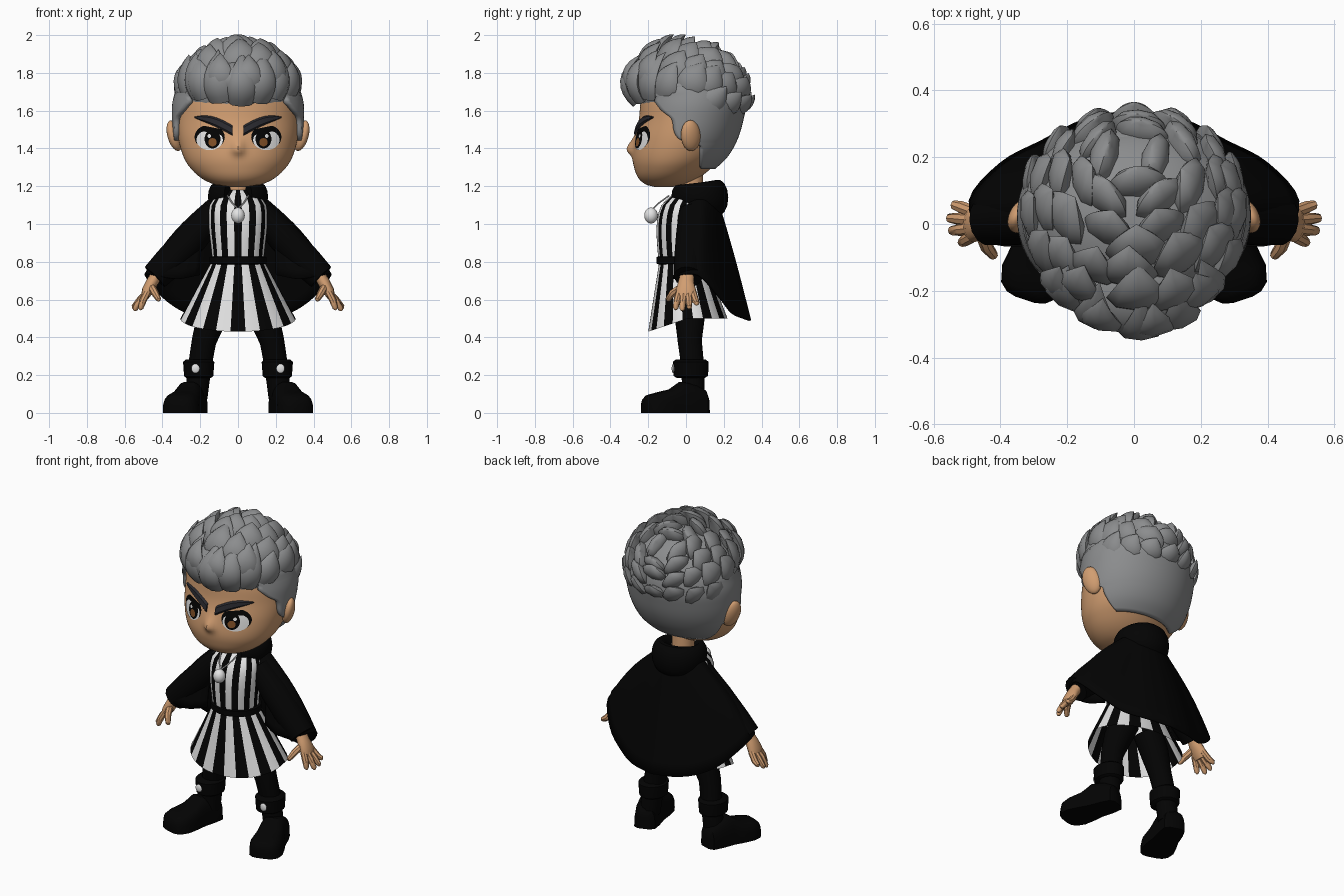
import bpy, bmesh, math, random
from mathutils import Vector
from math import sin, cos, pi, radians

if "Cube" in bpy.data.objects:
    bpy.data.objects.remove(bpy.data.objects["Cube"])

random.seed(4)


def material(name, r, g, b):
    m = bpy.data.materials.new(name)
    m.diffuse_color = (r, g, b, 1)
    m.use_nodes = True
    m.node_tree.nodes["Principled BSDF"].inputs["Base Color"].default_value = m.diffuse_color
    return m


SKIN = material("skin", .64, .34, .165)
HAIR = material("grey hair", .26, .265, .27)
BLACK = material("black cloth", .001, .001, .001)
WHITE = material("white", .78, .78, .78)
BROW = material("dark slate", .022, .022, .028)
BROWN = material("iris brown", .22, .08, .02)


def interp(tab, x):
    """Smooth interpolation of table rows keyed by their first value."""
    x = max(tab[0][0], min(tab[-1][0], x))
    i = max(k for k in range(len(tab) - 1) if tab[k][0] <= x)
    a, b = tab[i], tab[i + 1]
    p, q = tab[max(i - 1, 0)], tab[min(i + 2, len(tab) - 1)]
    h = b[0] - a[0]
    t = (x - a[0]) / h
    out = []
    for c in range(1, len(a)):
        m0 = (b[c] - p[c]) / (b[0] - p[0]) * h
        m1 = (q[c] - a[c]) / (q[0] - a[0]) * h
        out.append((2*t**3 - 3*t*t + 1) * a[c] + (t**3 - 2*t*t + t) * m0
                   + (3*t*t - 2*t**3) * b[c] + (t**3 - t*t) * m1)
    return out


def loft(name, rows, mats, closed=True, caps=True, rule=None, solid=0):
    """Skin a list of point rows; rule(row, column) picks the material."""
    n = len(rows[0])
    cols = n if closed else n - 1
    faces = [(r*n + j, r*n + (j+1) % n, (r+1)*n + (j+1) % n, (r+1)*n + j)
             for r in range(len(rows) - 1) for j in range(cols)]
    if caps:
        faces += [tuple(range(n)), tuple(range((len(rows)-1)*n, len(rows)*n))]
    me = bpy.data.meshes.new(name)
    me.from_pydata([tuple(p) for row in rows for p in row], [], faces)
    for m in mats if isinstance(mats, list) else [mats]:
        me.materials.append(m)
    if rule:
        for k, f in enumerate(me.polygons):
            f.material_index = rule(k // cols, k % cols)
    bm = bmesh.new()
    bm.from_mesh(me)
    bmesh.ops.recalc_face_normals(bm, faces=bm.faces)
    bm.to_mesh(me)
    bm.free()
    ob = bpy.data.objects.new(name, me)
    bpy.context.collection.objects.link(ob)
    if solid:
        mod = ob.modifiers.new("thickness", 'SOLIDIFY')
        mod.thickness, mod.offset = solid, -1
    return ob


def tube(name, pts, radii, mat, n=14, ref=(0, 1, 0)):
    """Tapered tube; a radius may be a (side, ref) pair."""
    pts, rows = [Vector(p) for p in pts], []
    for i, p in enumerate(pts):
        t = (pts[min(i+1, len(pts)-1)] - pts[max(i-1, 0)]).normalized()
        side = t.cross(Vector(ref)).normalized()
        up = side.cross(t)
        r = radii[i] if isinstance(radii[i], tuple) else (radii[i],) * 2
        rows.append([p + side*r[0]*cos(2*pi*k/n) + up*r[1]*sin(2*pi*k/n) for k in range(n)])
    return loft(name, rows, mat)


def ball(name, loc, scale, mat, rot=(0, 0, 0)):
    bpy.ops.mesh.primitive_uv_sphere_add(segments=32, ring_count=18, radius=1, location=loc, rotation=rot)
    ob = bpy.context.object
    ob.name, ob.scale = name, scale
    ob.data.materials.append(mat)


# head: height, half width, front y, back y
HEAD = [(1.195, .03, -.16, -.08), (1.205, .11, -.205, -.02), (1.24, .19, -.25, .06),
        (1.30, .255, -.275, .14), (1.36, .29, -.283, .20), (1.45, .315, -.272, .25),
        (1.55, .325, -.25, .28), (1.65, .322, -.24, .295), (1.75, .285, -.22, .27),
        (1.83, .20, -.15, .20), (1.87, .03, -.02, .05)]


def head_ring(z, grow, half, n, closed):
    rx, yf, yb = interp(HEAD, z)
    rx, c, ry = rx + grow, (yf + yb) / 2, (yb - yf) / 2 + grow
    a = [-half + 2*half*k / (n if closed else n - 1) for k in range(n)]
    return [(rx*sin(t), c + ry*cos(t), z) for t in a]


def face_y(x, z):
    rx, yf, yb = interp(HEAD, z)
    return (yf+yb)/2 - (yb-yf)/2 * math.sqrt(max(0, 1 - (x/rx)**2))


def nose(p):
    x, y, z = p
    bump = .034 * math.exp(-(x/.032)**2 - ((z - 1.395)/(.055 if z > 1.395 else .03))**2)
    return (x, y - bump if y < 0 else y, z)


ZS = [1.195 + .675*k/60 for k in range(61)]
loft("head", [[nose(p) for p in head_ring(z, 0, pi, 112, True)] for z in ZS], SKIN)
tube("neck", [(0, .03, 1.08), (0, .03, 1.18), (0, .02, 1.28)], [.07, .065, .07], SKIN)

# cropped hair cap following the hairline: height, hairline y
LINE = [(1.29, .08), (1.38, .08), (1.42, .07), (1.44, -.02), (1.48, -.06), (1.56, -.08),
        (1.60, -.13), (1.65, -.17), (1.69, -.20), (1.72, -.60)]
rows = []
for k in range(40):
    z = 1.29 + .58*k/39
    rx, yf, yb = interp(HEAD, z)
    q = (interp(LINE, z)[0] - (yf+yb)/2) / ((yb-yf)/2 + .024)
    rows.append(head_ring(z, .024, math.acos(max(-1, min(1, q))), 49, False))
loft("hair_cap", rows, HAIR, closed=False, caps=False, solid=.03)
ball("hair_crown", (0, .02, 1.70), (.325, .275, .22), HAIR)
ball("quiff_base", (0, -.18, 1.76), (.18, .15, .11), HAIR)


def lock(az, el, width, lift=.38, bulge=.03, reach=1):
    """Pointed lock rooted on the scalp, its tip swept up and back on a larger dome."""
    az, el = radians(az), radians(el)
    n = Vector((cos(el)*sin(az), -cos(el)*cos(az), sin(el)))
    p0 = Vector((n.x*.30, .01 + n.y*.27, 1.63 + n.z*.25))
    back = (1 - cos(az)) / 2
    d = (n + Vector((0, .36, .66 - .30*back)) * random.uniform(.85, 1.1) * reach).normalized()
    p2 = Vector((d.x*.385, d.y*.372, 1.62 + d.z*lift))
    front = max(0, cos(az))**3 * cos(el)**2
    p1 = p0.lerp(p2, .45) + n*(bulge + .10*front)
    rows = []
    for k in range(10):
        t = k / 9
        p = p0*(1-t)**2 + p1*2*t*(1-t) + p2*t*t
        g = ((p1-p0)*(1-t) + (p2-p1)*t).normalized()
        side = g.cross(n).normalized()
        up = side.cross(g)
        w = width * max(.012, (.8 + 1.0*t) * (1 - t**1.35))
        rows.append([p + side*w*cos(a*pi/4) + up*w*.45*sin(a*pi/4) for a in range(8)])
    loft("hair_lock", rows, HAIR)


for el, count, width in ((15, 15, .092), (32, 12, .098), (50, 9, .1), (70, 6, .1)):
    for k in range(count):
        lock(360*(k + (el % 2)*.5)/count + random.uniform(-6, 6), el + random.uniform(-4, 4),
             width * random.uniform(.9, 1.1), random.uniform(.36, .39))
for az in (110, 133, 156, 180, 204, 227, 250):  # low locks at the back
    lock(az, -5, .08, .34, .02)
for az, el in ((-36, 10), (-17, 6), (3, 3), (20, 6), (38, 10)):  # front quiff
    lock(az, el, .085, .36, .05, 1.15)


# facial details laid on the face surface
def patch(name, cx, cz, rx, rz, lid, lift, mat, s):
    rows = []
    for r in (.02, .35, .7, 1):
        row = []
        for k in range(28):
            x, z = cx + rx*r*cos(2*pi*k/28), cz + rz*r*sin(2*pi*k/28)
            z = min(z, lid + .2*(x - .14))
            row.append((s*x, face_y(x, z) - lift, z))
        rows.append(row)
    loft(name, rows, mat, caps=False)


for s in (-1, 1):
    patch("eye_outline", .15, 1.460, .08, .066, 1.512, .002, BLACK, s)
    patch("eye_white", .15, 1.445, .07, .054, 1.482, .004, WHITE, s)
    patch("eye_dark", .135, 1.45, .042, .05, 1.484, .006, BLACK, s)
    patch("iris", .135, 1.433, .022, .022, 1.484, .008, BROWN, s)
    patch("eye_glint", .152, 1.466, .010, .010, 1.6, .0095, WHITE, s)
    rows = []
    for k in range(13):  # slanted brow
        t = k / 12
        x, z = .03 + .20*t, 1.495 + .07*t + .014*sin(pi*t)
        h = .024 * (1 - t**3) + .003
        rows.append([(s*x, face_y(x, z + v*h) - d, z + v*h)
                     for v, d in ((-1, .001), (-.6, .012), (.6, .012), (1, .001))])
    loft("eyebrow", rows, BROW)
    ball("ear", (s*.335, .025, 1.468), (.034, .055, .084), SKIN, (.2, s*.22, s*.45))

# striped tunic and flared skirt
N = 72


def oval(rx, yf, yb, zf):
    a = [2*pi*(k - 1.5)/N for k in range(N)]
    return [(rx*sin(t), (yf+yb)/2 - (yb-yf)/2*cos(t), zf(t)) for t in a]


stripe = lambda r, j: (j // 3) % 2
TORSO = [(.78, .135, -.14, .10), (.85, .14, -.15, .10), (1.0, .155, -.155, .10),
         (1.10, .15, -.13, .10), (1.15, .115, -.08, .10), (1.18, .07, -.04, .09)]
loft("tunic", [oval(*interp(TORSO, .78 + .04*k), lambda t, k=k: .78 + .04*k) for k in range(11)],
     [BLACK, WHITE], caps=False, rule=stripe)
rows = []
for k in range(9):
    t = k / 8
    rows.append(oval(.135 + .17*t, -.14 - .06*t, .10 + .12*t,
                     lambda a, t=t: .81 + (.50 - .07*max(0, cos(a)) - .81) * t))
loft("skirt", rows, [BLACK, WHITE], caps=False, rule=stripe)
loft("belt", [oval(.137 + g, -.142 - g, .102 + g, lambda t, z=z: z)
              for z, g in ((.785, 0), (.79, .014), (.825, .014), (.83, 0))], BLACK)

# cape: key, hem x, y, z from centre back round to the chest
HEM = [(0, 0, .345, .49), (1, .15, .315, .50), (2, .28, .25, .53), (3, .40, .185, .61),
       (4, .495, .07, .73), (5, .44, -.05, .73), (6, .32, -.065, .71), (7, .20, -.02, .73)]
rows = []
for k in range(11):
    t, row = k / 10, []
    for j in range(-28, 29):
        u, s = abs(j) / 4, (1 if j > 0 else -1)
        a = radians(u * 17)
        top, low = Vector((.125*sin(a), .06 + .10*cos(a), 1.16)), Vector(interp(HEM, u))
        p = top.lerp(low, t) + Vector((sin(a)*1.2, cos(a)*.1, .5)) * .025 * sin(pi*t)
        row.append((s*p.x, p.y, p.z))
    rows.append(row)
loft("cape", rows, BLACK, closed=False, caps=False, solid=.012)

# folded hood round the neck, thickest and lowest at the back
ang = [radians(-152 + 304*k/32) for k in range(33)]
tube("hood", [(.115*sin(a), .055 + .115*cos(a), 1.147 - .008*cos(a)) for a in ang],
     [(.034 + .02*(1+cos(a))/2, .05 + .046*(1+cos(a))/2) for a in ang], BLACK, ref=(0, 0, 1))

# round pendant
ball("pendant", (0, -.185, 1.045), (.036, .036, .042), WHITE)
for s in (-1, 1):
    tube("pendant_cord", [(s*.055, -.09, 1.15), (s*.03, -.145, 1.11), (0, -.175, 1.08)], [.004]*3, WHITE, 6)

# arms, legs and boots
for s in (-1, 1):
    tube("sleeve", [(s*.12, .03, 1.06), (s*.24, .03, .93), (s*.36, .02, .80), (s*.44, .01, .72)],
         [.07, .085, .085, .075], BLACK)
    tube("palm", [(s*.42, .01, .75), (s*.455, 0, .69), (s*.48, 0, .645), (s*.495, 0, .61)],
         [(.03, .035), (.032, .042), (.03, .055), (.02, .048)], SKIN)
    for y, x, z in ((-.05, .515, .545), (-.018, .545, .54), (.016, .552, .55), (.052, .54, .57)):
        tube("finger", [(s*.48, y*.7, .64), (s*(x+.49)/2, y*.95, .595), (s*x, y*1.1, z+.01), (s*(x+.004), y*1.1, z)],
             [.019, .019, .014, .005], SKIN, 8)
    tube("thumb", [(s*.46, -.02, .67), (s*.44, -.07, .635), (s*.42, -.095, .60), (s*.417, -.098, .592)],
         [.02, .02, .014, .005], SKIN, 8)
    tube("leg", [(s*.085, .02, .62), (s*.14, .02, .50), (s*.18, .02, .38), (s*.202, .035, .25), (s*.222, .04, .08)],
         [.085, .08, .065, .062, .06], BLACK)
    tube("boot_cuff", [(s*.208, .025, z) for z in (.185, .195, .235, .27, .282)],
         [(.065, .075), (.078, .09), (.08, .095), (.083, .095), (.068, .08)], BLACK, 20)
    ball("boot_badge", (s*.225, -.068, .235), (.022, .008, .024), WHITE)
    rows = []
    for t, w, h in ((0, .035, .08), (.05, .062, .12), (.2, .072, .15), (.42, .076, .165), (.58, .088, .125),
                    (.78, .098, .108), (.92, .085, .095), (.98, .06, .075), (1, .03, .05)):
        c, side = Vector((.214 + .112*t, .115 - .342*t, 0)), Vector((.95, .31, 0))
        rows.append([((c + side*v).x * s, (c + side*v).y, h * max(0, sin(a))**.6)
                     for a in [pi*k/11 for k in range(12)]
                     for v in [math.copysign(w * abs(cos(a))**.6, cos(a))]])
    loft("boot", rows, BLACK)

# smooth shading with crisp edges
bpy.ops.object.select_all(action='SELECT')
bpy.context.view_layer.objects.active = bpy.data.objects["head"]
bpy.ops.object.shade_smooth_by_angle(angle=radians(40))
